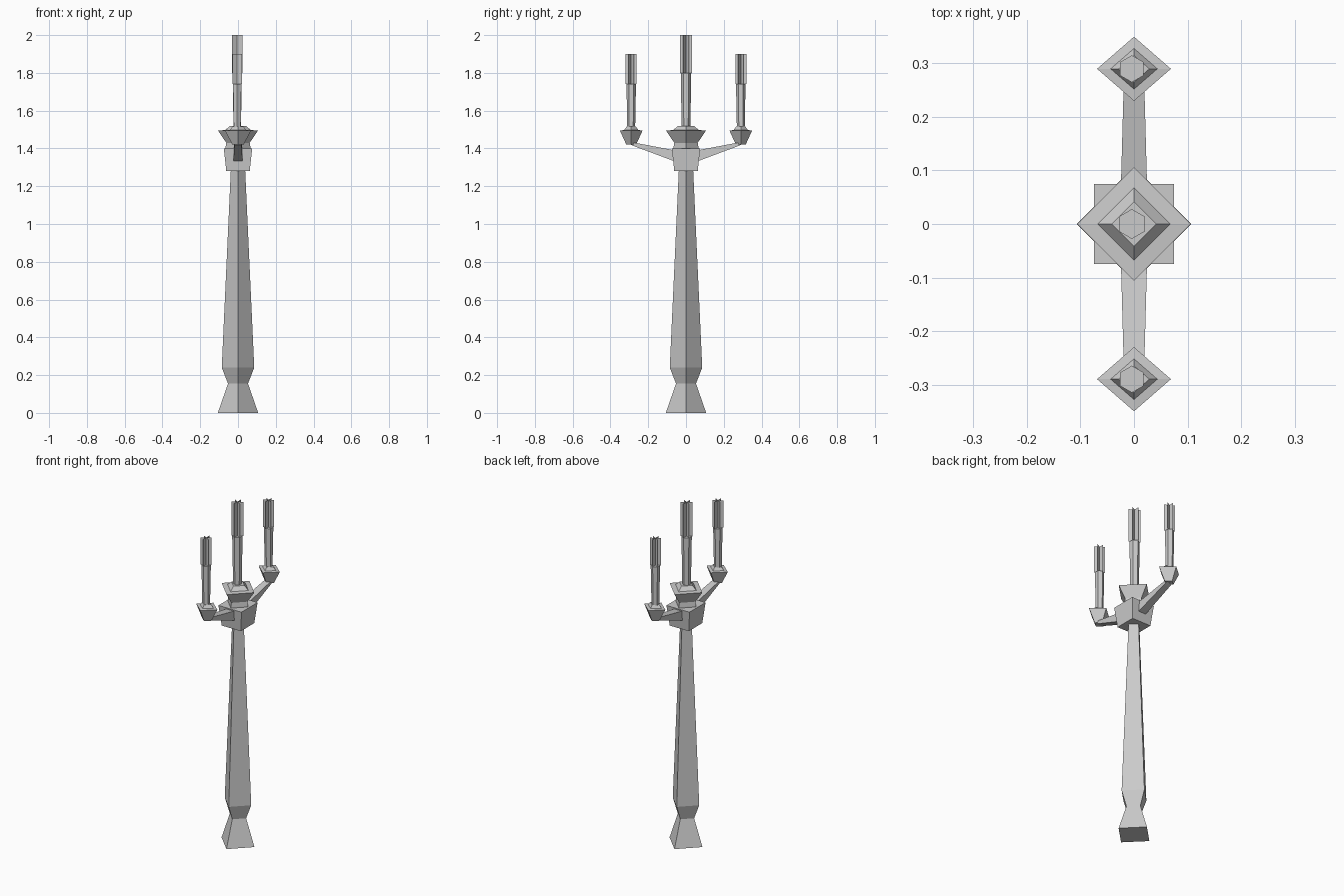
import bpy
from math import cos, sin, pi

if "Cube" in bpy.data.objects:
    bpy.data.objects.remove(bpy.data.objects["Cube"])

stone = bpy.data.materials.new("pale grey")
stone.use_nodes = True
GREY = (0.6, 0.6, 0.6, 1)
stone.diffuse_color = GREY
stone.node_tree.nodes["Principled BSDF"].inputs["Base Color"].default_value = GREY


def add_mesh(name, verts, faces):
    mesh = bpy.data.meshes.new(name)
    mesh.from_pydata(verts, [], faces)
    mesh.materials.append(stone)
    obj = bpy.data.objects.new(name, mesh)
    bpy.context.collection.objects.link(obj)
    return obj


def loft(name, rings):
    """Join equal rings of points, bottom to top, and cap both ends."""
    n = len(rings[0])
    verts = [p for ring in rings for p in ring]
    faces = [(k * n + i, k * n + (i + 1) % n, (k + 1) * n + (i + 1) % n, (k + 1) * n + i)
             for k in range(len(rings) - 1) for i in range(n)]
    faces.append(tuple(reversed(range(n))))
    faces.append(tuple(range(len(verts) - n, len(verts))))
    return add_mesh(name, verts, faces)


def turned(name, profile, sides=4, turn=0.0, x=0.0, y=0.0, stretch=1.0):
    """Faceted turned shape from (radius, height) pairs."""
    angles = [turn + 2 * pi * i / sides for i in range(sides)]
    return loft(name, [[(x + stretch * r * cos(a), y + r * sin(a), z) for a in angles]
                       for r, z in profile])


def candle(name, y, base, shoulder, top, radius):
    # Six-sided candle, wider at the top
    x = -0.004
    turned(name, [(radius * 0.72, base), (radius * 0.87, shoulder)], 6, pi / 2, x, y)
    # Flame of three crossed upright sheets
    verts, faces = [], []
    for k in range(3):
        a = pi / 2 + k * pi / 3
        dx, dy = radius * cos(a), radius * sin(a)
        verts += [(x - dx, y - dy, shoulder), (x + dx, y + dy, shoulder),
                  (x + dx, y + dy, top), (x - dx, y - dy, top)]
        faces.append(tuple(range(4 * k, 4 * k + 4)))
    add_mesh(name + "_flame", verts, faces)


# Post with a flared foot, corners toward the axes
turned("post", [(0.107, 0), (0.053, 0.155), (0.086, 0.24), (0.038, 1.285)])

# Square block that carries the arms
root2 = 2 ** 0.5
turned("arm_block", [(0.062 * root2, 1.28), (0.075 * root2, 1.4)], turn=pi / 4)

# Central dish with a raised middle
turned("centre_dish", [(0.066, 1.39), (0.066, 1.405), (0.062, 1.43), (0.106, 1.495),
                       (0.068, 1.497), (0.042, 1.52)])
candle("centre_candle", 0, 1.515, 1.8, 2.0, 0.032)

# Arms, cups and candles, front and back
for side, s in (("front", -1), ("back", 1)):
    rings = [[(-w, s * y, low), (w, s * y, low), (w, s * y, high), (-w, s * y, high)]
             for y, w, low, high in ((0.05, 0.025, 1.328, 1.388), (0.27, 0.019, 1.41, 1.43),
                                     (0.292, 0.018, 1.419, 1.43))]
    if s > 0:
        rings = [ring[::-1] for ring in rings]
    loft(side + "_arm", rings)
    turned(side + "_cup", [(0.026, 1.42), (0.06, 1.495), (0.038, 1.497), (0.025, 1.515)],
           y=s * 0.29, stretch=1.15)
    candle(side + "_candle", s * 0.29, 1.512, 1.74, 1.9, 0.029)
